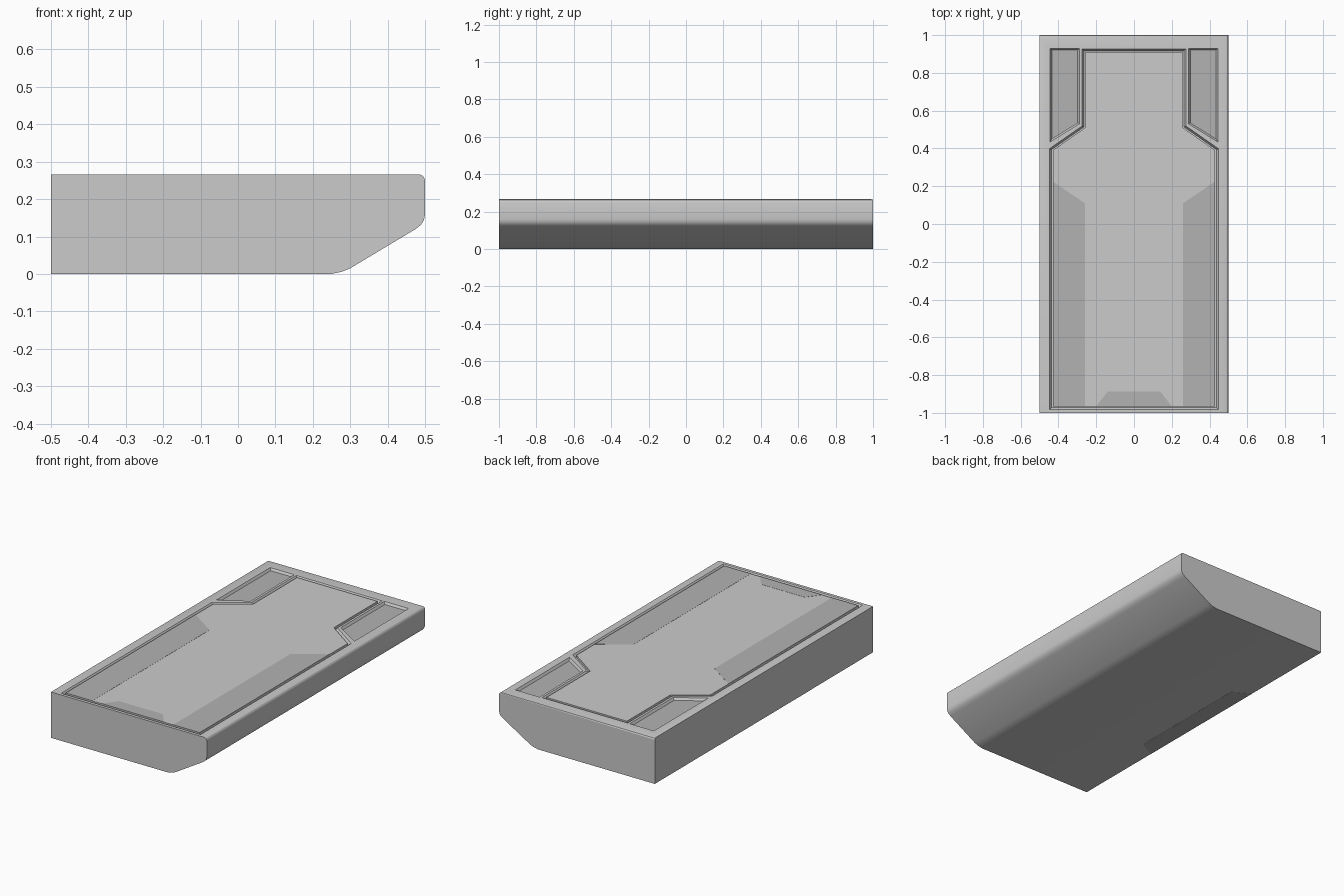
import bpy, bmesh
from mathutils import Vector

if "Cube" in bpy.data.objects:
    bpy.data.objects.remove(bpy.data.objects["Cube"])

H = 0.266
dark = bpy.data.materials.new("dark_grey")
dark.diffuse_color = (0.45, 0.45, 0.45, 1)
dark.use_nodes = True
dark.node_tree.nodes["Principled BSDF"].inputs["Base Color"].default_value = dark.diffuse_color


def offset(pts, d):
    """Move every side of a counter-clockwise outline outward by d."""
    out, n = [], len(pts)
    for i in range(n):
        a, b, c = (Vector(pts[(i + k) % n]) for k in (-1, 0, 1))
        u, v = (b - a).normalized(), (c - b).normalized()
        n1, n2 = Vector((u.y, -u.x)), Vector((v.y, -v.x))
        out.append(tuple(b + (n1 + n2) * d / (1 + n1.dot(n2))))
    return out


def make(name, bm, mat=None):
    bmesh.ops.recalc_face_normals(bm, faces=bm.faces)
    me = bpy.data.meshes.new(name)
    bm.to_mesh(me)
    bm.free()
    ob = bpy.data.objects.new(name, me)
    bpy.context.collection.objects.link(ob)
    if mat:
        me.materials.append(mat)
    return ob


def loft(lower, upper):
    """Solid between two matching rings of 3D points."""
    bm = bmesh.new()
    a = [bm.verts.new(p) for p in lower]
    b = [bm.verts.new(p) for p in upper]
    bm.faces.new(a)
    bm.faces.new(b)
    for i in range(len(a)):
        j = (i + 1) % len(a)
        bm.faces.new((a[i], a[j], b[j], b[i]))
    return bm


def slab(name, low, z0, z1, up=None, mat=None):
    return make(name, loft([(x, y, z0) for x, y in low],
                           [(x, y, z1) for x, y in (up or low)]), mat)


def flip(pts):
    return [(-x, y) for x, y in reversed(pts)]


# Body: chamfered section run along y
section = [(-.5, 0), (.25, 0), (.278, .006), (.3, .015), (.475, .12),
           (.489, .131), (.497, .144), (.5, .158), (.5, .25), (.498, .257),
           (.493, .263), (.485, H), (-.5, H)]
bm = loft([(x, -1, z) for x, z in section], [(x, 1, z) for x, z in section])
rear = [e for e in bm.edges
        if all(v.co.y > .99 and v.co.z > H - .001 for v in e.verts)]
bmesh.ops.bevel(bm, geom=rear, offset=.01, segments=2, profile=.5,
                affect='EDGES')
body = make("body", bm)


def cut(name, outline, depth, slope):
    # Tapered recess: the mouth is wider than the floor
    k = slope / depth
    tool = slab(name, outline, H - depth, H + .02,
                offset(outline, slope + .02 * k))
    tool.hide_render = True
    mod = body.modifiers.new(name, 'BOOLEAN')
    mod.object, mod.solver = tool, 'EXACT'
    bpy.context.view_layer.objects.active = body
    bpy.ops.object.modifier_apply(modifier=name)
    bpy.data.objects.remove(tool)


# Main lid with a narrow groove all round
half = [(.43, -.965), (.43, .39), (.258, .51), (.258, .91)]
lid = half + flip(half)
cut("lid_recess", offset(lid, .007), .015, .01)
slab("lid", lid, H - .017, H - .001)

# Corner pockets beside the neck of the lid, with dark floors
pocket = [(.435, .45), (.435, .92), (.298, .92), (.298, .535)]
# Dark strips and front tab laid on the lid
strip = [(.26, -.965), (.43, -.965), (.43, .225), (.26, .11)]
for side, f in (("right", lambda p: p), ("left", flip)):
    cut("pocket_recess", f(pocket), .015, .009)
    slab("pocket_floor_" + side, offset(f(pocket), -.001), H - .016, H - .012,
         mat=dark)
    slab("lid_strip_" + side, f(strip), H - .004, H - .0002, mat=dark)
tab = [(-.2, -.965), (.2, -.965), (.14, -.888), (-.14, -.888)]
slab("lid_front_tab", tab, H - .004, H - .0002, mat=dark)

# Dark patch on the underside, at the flat side
patch = [(-.5, -.45), (-.4, -.4), (-.4, .35), (-.5, .41)]
slab("underside_patch", patch, -.0008, .002, mat=dark)

# Smooth the rounded edges of the body only
bpy.ops.object.select_all(action='DESELECT')
body.select_set(True)
bpy.context.view_layer.objects.active = body
bpy.ops.object.shade_smooth_by_angle(angle=0.5)
